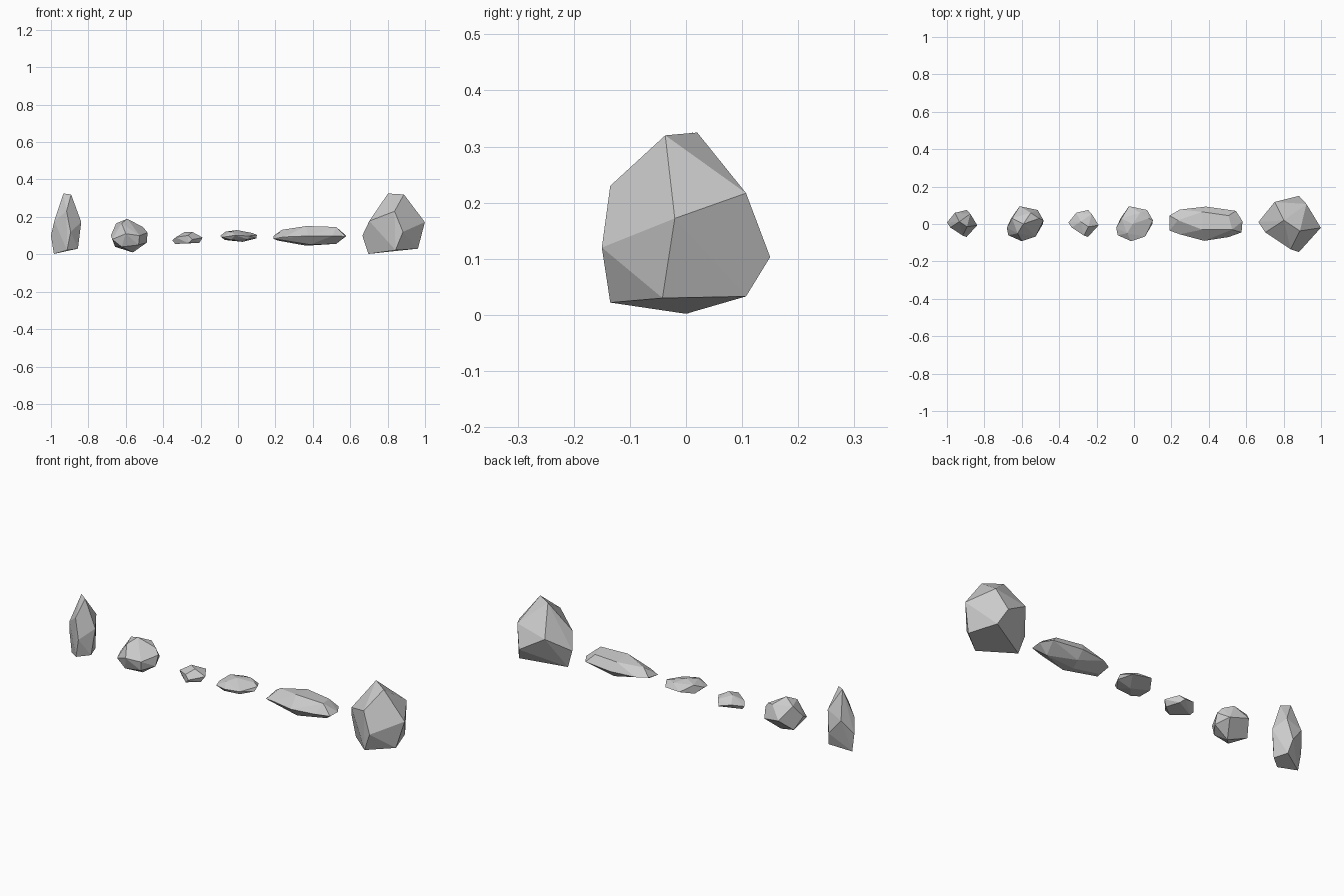
import bpy, bmesh, math
from mathutils import Vector

# Crystal-like boulder corners (relative to its base centre)
BOULDER = [(-.03, .02, .325), (.055, -.037, .32), (.167, -.02, .172), (.13, -.042, .03),
           (.05, .15, .103), (.09, .107, .217), (.005, -.135, .23), (.05, -.15, .12),
           (.01, -.135, .022), (-.135, 0, .002), (-.167, .01, .1), (-.13, -.045, .178),
           (-.08, .118, .18), (.08, .107, .033)]

# Roundish pebble corners
PEBBLE = [(-.01, 0, .09), (.075, .03, .045), (.098, .02, .016), (.095, .0, -.037),
          (.02, 0, -.09), (-.075, .03, -.06), (-.09, -.06, -.02), (-.098, -.02, 0),
          (-.07, .03, .065), (-.018, -.092, .01), (.056, -.067, 0), (.05, -.06, -.05),
          (-.03, .095, 0), (.067, .075, -.02), (-.04, -.065, -.06), (-.04, -.05, .065),
          (.03, .06, .06)]

# Long flat slab corners
SLAB = [(-.195, .045, 0), (-.195, -.035, -.015), (-.14, .077, 0), (0, .093, 0),
        (.16, .07, 0), (.195, .015, 0), (.19, -.045, -.002), (.12, -.07, 0),
        (-.01, -.09, 0), (-.14, -.055, -.005), (-.15, .02, .033), (-.02, -.03, .053),
        (.14, -.03, .048), (.12, .045, .04), (-.02, .065, .045),
        (-.02, 0, -.052), (.14, 0, -.042), (-.17, 0, -.025), (0, .055, -.04),
        (0, -.05, -.046)]


def rock(name, corners, location, scale=(1, 1, 1)):
    """Convex stone with flat facets."""
    bm = bmesh.new()
    for c in corners:
        bm.verts.new(c)
    hull = bmesh.ops.convex_hull(bm, input=bm.verts[:])
    loose = [v for v in bm.verts if not v.link_faces]
    bmesh.ops.delete(bm, geom=loose, context='VERTS')
    # merge nearly coplanar triangles into larger facets
    bmesh.ops.dissolve_limit(bm, angle_limit=math.radians(7),
                             verts=bm.verts[:], edges=bm.edges[:])
    bmesh.ops.scale(bm, vec=Vector(scale), verts=bm.verts[:])
    bmesh.ops.recalc_face_normals(bm, faces=bm.faces[:])
    mesh = bpy.data.meshes.new(name)
    bm.to_mesh(mesh)
    bm.free()
    obj = bpy.data.objects.new(name, mesh)
    obj.location = location
    bpy.context.collection.objects.link(obj)
    return obj


# Row of six stones, left to right
rock("tall_stone", BOULDER, (-.919, .003, 0), (.485, .48, 1))
rock("round_pebble", PEBBLE, (-.582, 0, .1))
rock("small_chip", BOULDER, (-.27, .003, .055), (.485, .48, .2))
rock("flat_pebble", PEBBLE, (.003, 0, .098), (1, 1, .35))
rock("long_slab", SLAB, (.385, 0, .098))
rock("large_boulder", BOULDER, (.832, 0, 0))
